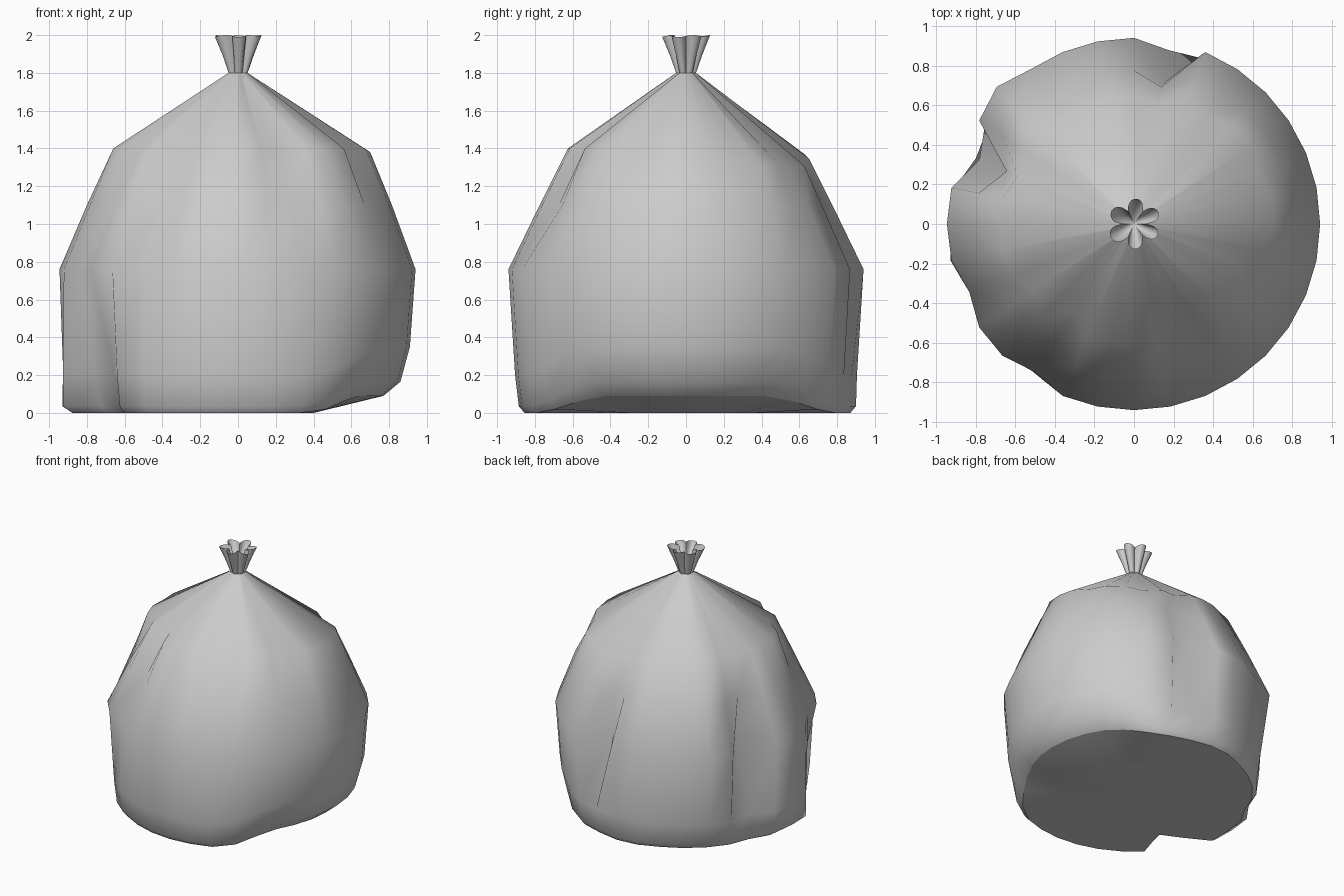
import bpy, bmesh, math

if "Cube" in bpy.data.objects:
    bpy.data.objects.remove(bpy.data.objects["Cube"])

N = 32  # sides around the bag

# Rings from the floor up: radius, height, and the same on the slumped right side
RINGS = [(0.855, 0.0, 0.77, 0.09), (0.885, 0.035, 0.86, 0.165), (0.905, 0.20, 0.91, 0.35),
         (0.94, 0.76, 0.94, 0.76), (0.80, 1.10, 0.815, 1.10), (0.675, 1.40, 0.69, 1.40)]

# Folds: side index -> how far the valley is pushed in at each ring
FOLDS = {
    2: (0, 0, 0, 0, 0.0, 0.03),
    5: (0, 0, 0, 0, 0.01, 0.04),
    7: (0, 0, 0.01, 0.22, 0.07, 0.05),
    8: (-0.015, -0.015, 0, 0, 0, 0),
    9: (-0.015, -0.015, 0, 0, 0, 0),
    12: (0, 0, 0, -0.04, -0.04, -0.03),
    14: (0.02, 0.02, 0.06, 0.26, 0.10, 0.03),
    15: (-0.02, -0.04, -0.02, 0, 0, 0),
    16: (-0.02, -0.045, -0.02, -0.005, 0.0, 0.02),
    17: (-0.04, -0.06, -0.04, 0, 0, 0),
    18: (0.12, 0.10, 0.08, 0.04, 0.03, 0),
    19: (0.22, 0.20, 0.12, 0.0, 0.02, 0.05),
    21: (0, 0, 0, 0.04, 0.08, 0.11),
    23: (0, 0, 0, 0, 0, 0.02),
    26: (0, 0, 0, 0, 0.05, 0.10),
    30: (0, 0, 0, 0, 0.02, 0.08),
}


def smooth(t):
    t = max(0.0, min(1.0, t))
    return t * t * (3 - 2 * t)


def body_point(level, i):
    a = 2 * math.pi * i / N
    r, z, r2, z2 = RINGS[level]
    w = smooth((math.cos(a) - 0.42) / 0.45)
    r, z = r + (r2 - r) * w, z + (z2 - z) * w
    if level == 4:  # slightly narrower front and back
        r -= 0.025 * math.sin(a) ** 2
    if level == 5:  # uneven shoulder, lower toward the back right
        drop = max(0.0, math.cos(a - math.radians(55))) ** 3
        r += 0.05 * drop - 0.05 * math.sin(a) ** 2
        z -= 0.10 * drop
    r -= FOLDS.get(i, (0,) * 6)[level]
    return r * math.cos(a), r * math.sin(a), z


def pleat_point(r, amp, z, i, n=N):
    # rounded lobes with narrow valleys, slightly uneven
    a = 2 * math.pi * i / n
    lobe = abs(math.cos(3 * (a - math.pi / 2) + 0.25 * math.sin(a))) ** 0.6
    r += amp * (2 * lobe - 1) + 0.15 * amp * math.sin(2 * a + 1)
    return r * math.cos(a), r * math.sin(a), z


def bridge(bm, lo, hi):
    n = len(lo)
    for i in range(n):
        j = (i + 1) % n
        bm.faces.new((lo[i], lo[j], hi[j], hi[i]))


def finish(bm, name, angle):
    bmesh.ops.recalc_face_normals(bm, faces=bm.faces)
    mesh = bpy.data.meshes.new(name)
    bm.to_mesh(mesh)
    bm.free()
    ob = bpy.data.objects.new(name, mesh)
    bpy.context.collection.objects.link(ob)
    bpy.ops.object.select_all(action='DESELECT')
    ob.select_set(True)
    bpy.context.view_layer.objects.active = ob
    bpy.ops.object.shade_smooth_by_angle(angle=math.radians(angle))
    return ob


# Sack body: slumped sides, shoulder and pleats gathered to the neck
bm = bmesh.new()
rings = [[bm.verts.new(body_point(k, i)) for i in range(N)] for k in range(len(RINGS))]
rings.append([bm.verts.new(pleat_point(0.046, 0.008, 1.80, i)) for i in range(N)])
for lo, hi in zip(rings, rings[1:]):
    bridge(bm, lo, hi)
finish(bm, "sack_body", 85)

# Floor: flat underside, tilted up under the slumped side
bm = bmesh.new()
edge = [bm.verts.new(body_point(0, i)) for i in range(N)]
inner = [bm.verts.new((v.co.x * 0.52, v.co.y * 0.52, 0)) for v in edge]
bridge(bm, edge, inner)
bm.faces.new(inner)
floor = finish(bm, "sack_floor", 30)
if floor.data.polygons[-1].normal.z > 0:
    floor.data.flip_normals()

# Gathered top: pleated flare above the tie, with its inner lining
M = 60
bm = bmesh.new()
steps = [(0.046, 0.008, 1.80), (0.067, 0.02, 1.89), (0.096, 0.036, 1.995),
         (0.090, 0.036, 1.985), (0.05, 0.018, 1.89)]
top = [[bm.verts.new(pleat_point(*s, i, M)) for i in range(M)] for s in steps]
for k, i in ((2, j) for j in range(M)):  # wavy rim
    top[k][i].co.z += 0.005 * math.sin(5 * 2 * math.pi * i / M)
for lo, hi in zip(top, top[1:]):
    bridge(bm, lo, hi)
pit = bm.verts.new((0, 0, 1.86))
for i in range(M):
    bm.faces.new((top[-1][i], top[-1][(i + 1) % M], pit))
finish(bm, "gathered_top", 60)
